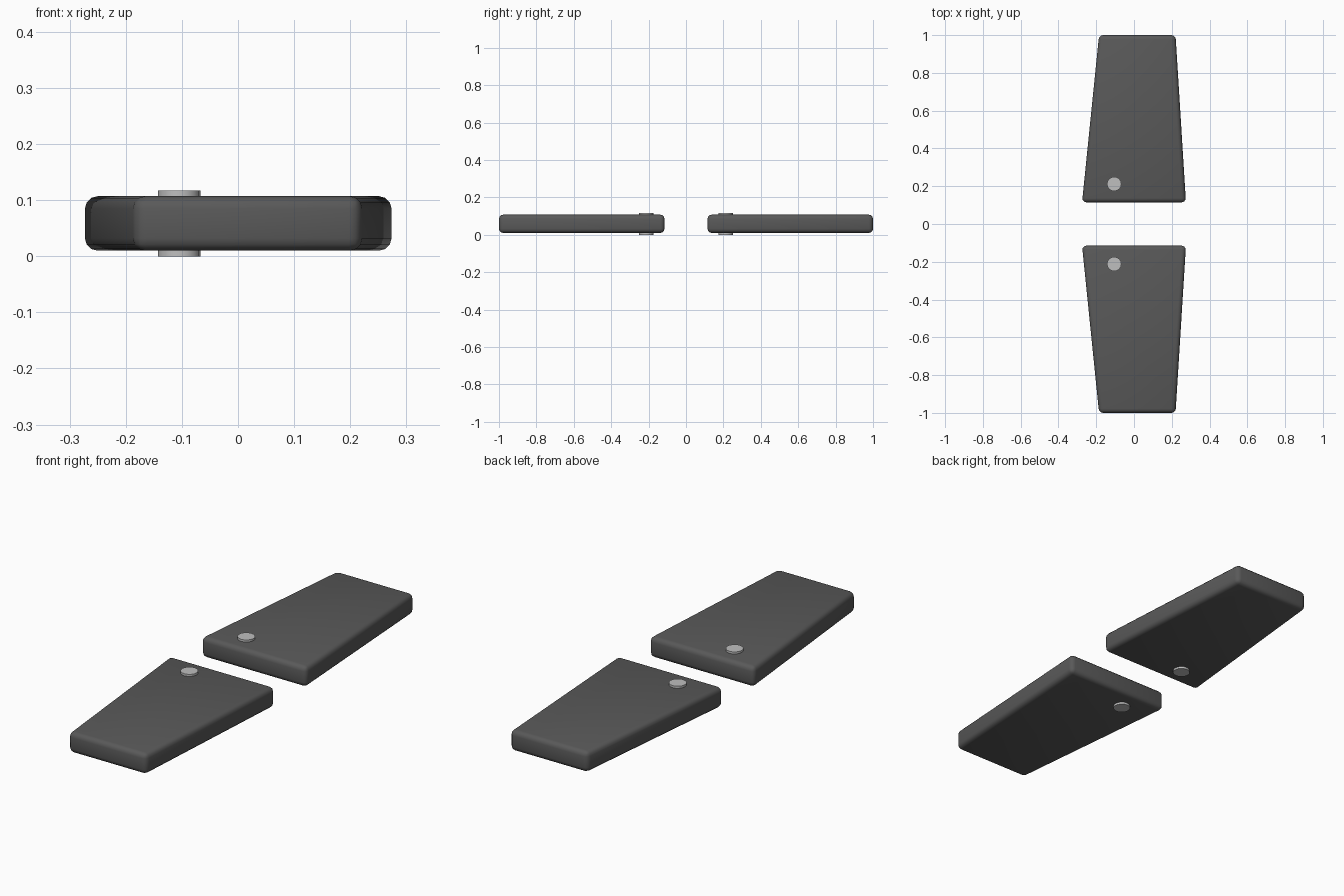
import bpy
import bmesh
import math

if "Cube" in bpy.data.objects:
    bpy.data.objects.remove(bpy.data.objects["Cube"], do_unlink=True)


def make_material(name, value):
    mat = bpy.data.materials.new(name)
    mat.use_nodes = True
    colour = (value, value, value, 1)
    mat.diffuse_color = colour
    mat.node_tree.nodes["Principled BSDF"].inputs["Base Color"].default_value = colour
    return mat


dark = make_material("dark grey", 0.10)
light = make_material("light grey", 0.52)

BOTTOM, TOP = 0.01, 0.107
OUTLINE = [(-0.275, 0.115), (0.275, 0.115), (0.22, 1.0), (-0.185, 1.0)]


def make_panel(name, side):
    """Tapered slab with rounded edges."""
    bm = bmesh.new()
    face = bm.faces.new([bm.verts.new((x, y * side, BOTTOM)) for x, y in OUTLINE])
    top = bmesh.ops.extrude_face_region(bm, geom=[face])["geom"]
    verts = [v for v in top if isinstance(v, bmesh.types.BMVert)]
    bmesh.ops.translate(bm, vec=(0, 0, TOP - BOTTOM), verts=verts)
    bmesh.ops.recalc_face_normals(bm, faces=bm.faces)
    mesh = bpy.data.meshes.new(name)
    bm.to_mesh(mesh)
    bm.free()
    mesh.materials.append(dark)
    panel = bpy.data.objects.new(name, mesh)
    bpy.context.collection.objects.link(panel)
    bevel = panel.modifiers.new("rounded edges", "BEVEL")
    bevel.width = 0.022
    bevel.segments = 3
    bpy.context.view_layer.objects.active = panel
    panel.select_set(True)
    bpy.ops.object.modifier_apply(modifier=bevel.name)
    bpy.ops.object.shade_smooth_by_angle(angle=math.radians(40))
    panel.select_set(False)


def make_pin(name, side):
    """Hinge pin through the slab, proud on both faces."""
    height = 0.117
    bpy.ops.mesh.primitive_cylinder_add(vertices=16, radius=0.038, depth=height,
                                        location=(-0.105, 0.212 * side, height / 2))
    pin = bpy.context.object
    pin.name = name
    pin.data.materials.append(light)
    bpy.ops.object.shade_smooth_by_angle(angle=math.radians(40))
    pin.select_set(False)


for label, side in (("front", -1), ("back", 1)):
    make_panel(label + "_panel", side)
    make_pin(label + "_pin", side)
